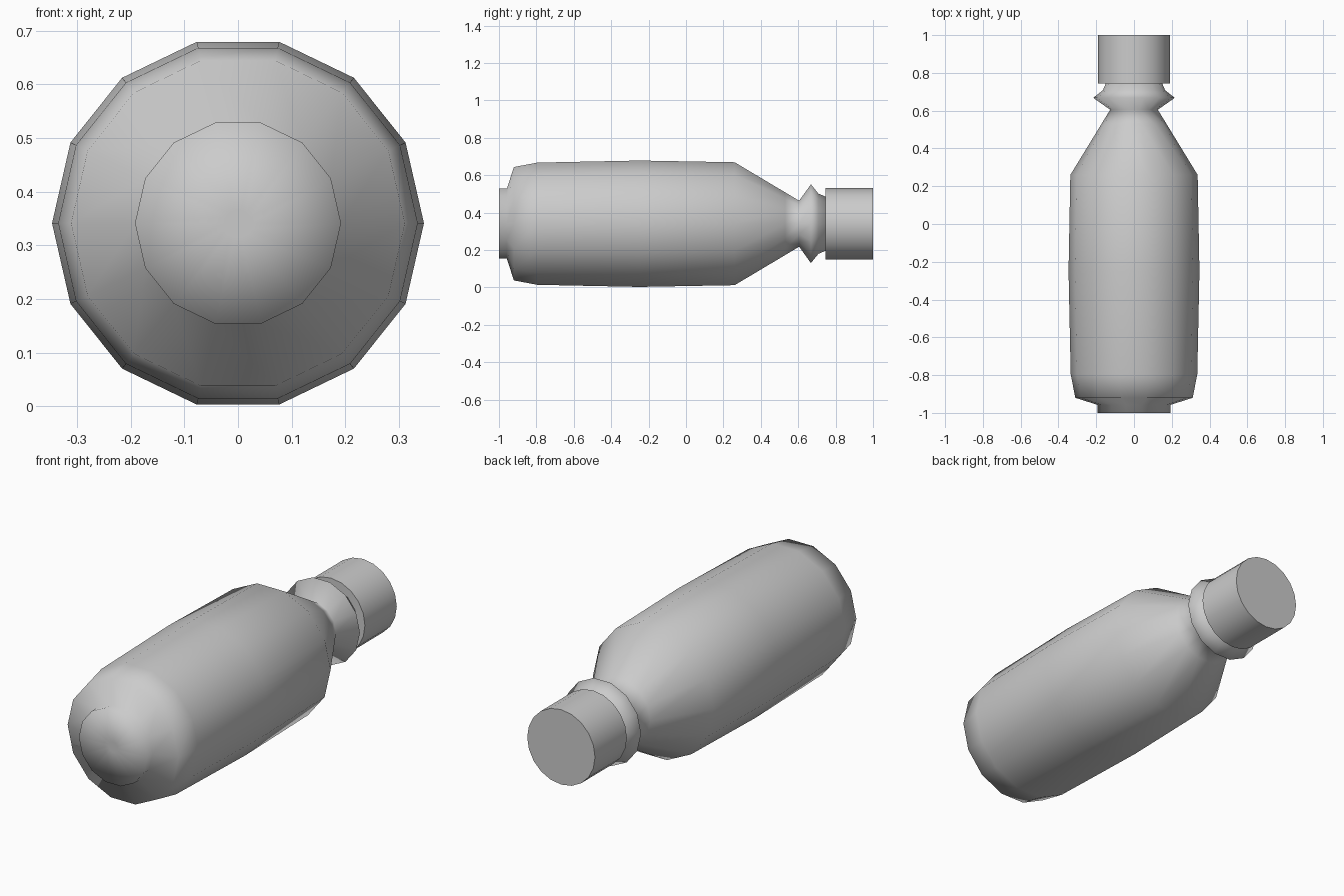
import bpy, bmesh
from math import cos, sin, pi, radians

if "Cube" in bpy.data.objects:
    bpy.data.objects.remove(bpy.data.objects["Cube"])

CZ = 0.341  # height of the bottle's axis


def lathe(name, profile, sides, sharp_angle=None):
    """Revolve (y, radius) pairs around the horizontal bottle axis."""
    bm = bmesh.new()
    rings = []
    for y, r in profile:
        rings.append([bm.verts.new((r * cos(2 * pi * i / sides), y,
                                    CZ + r * sin(2 * pi * i / sides)))
                      for i in range(sides)])
    for a, b in zip(rings, rings[1:]):
        for i in range(sides):
            j = (i + 1) % sides
            bm.faces.new((a[i], a[j], b[j], b[i]))
    bm.faces.new(rings[0])
    bm.faces.new(rings[-1])
    bmesh.ops.recalc_face_normals(bm, faces=bm.faces)
    for f in bm.faces:
        f.smooth = True
    mesh = bpy.data.meshes.new(name)
    bm.to_mesh(mesh)
    bm.free()
    obj = bpy.data.objects.new(name, mesh)
    bpy.context.collection.objects.link(obj)
    if sharp_angle:
        bpy.ops.object.select_all(action='DESELECT')
        obj.select_set(True)
        bpy.context.view_layer.objects.active = obj
        bpy.ops.object.shade_smooth_by_angle(angle=radians(sharp_angle))
    return obj


# Bottle: foot, body, shoulder, neck with collar
lathe("bottle_body", [
    (-1.0, 0.026), (-1.0, 0.192), (-0.958, 0.192), (-0.92, 0.311),
    (-0.795, 0.335), (-0.25, 0.3465), (0.26, 0.337), (0.53, 0.172),
    (0.605, 0.126), (0.668, 0.216), (0.708, 0.165), (0.75, 0.147),
], 14)

# Screw cap
lathe("cap", [(0.745, 0.19), (1.0, 0.19)], 20, 40)
